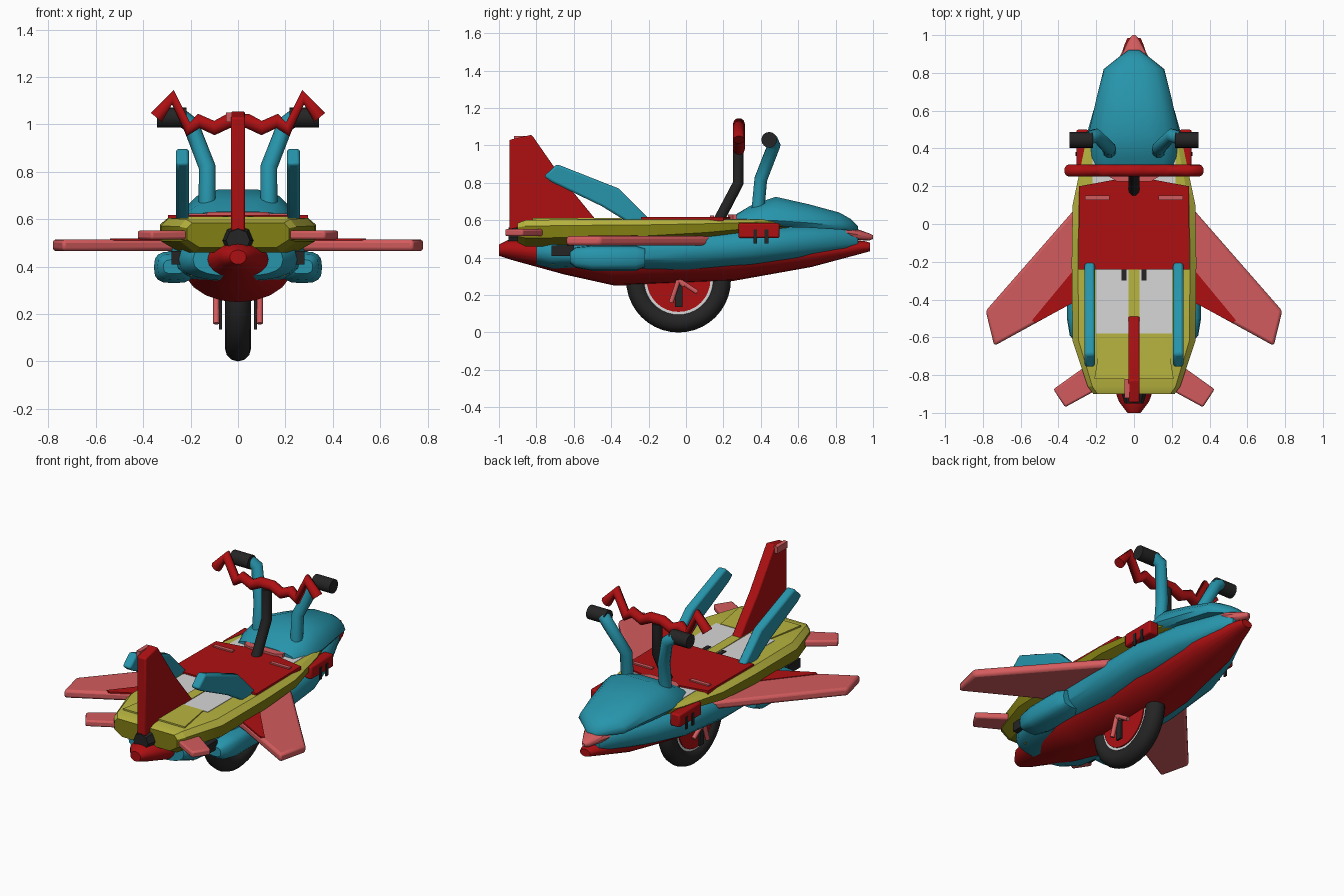
import bpy, bmesh, math
from mathutils import Matrix

if "Cube" in bpy.data.objects:
    bpy.data.objects.remove(bpy.data.objects["Cube"])


def mat(name, rgb):
    m = bpy.data.materials.new(name)
    m.diffuse_color = (*rgb, 1)
    m.use_nodes = True
    m.node_tree.nodes["Principled BSDF"].inputs["Base Color"].default_value = m.diffuse_color
    return m


RED = mat("red", (0.42, 0.005, 0.006))
PINK = mat("coral_pink", (0.65, 0.105, 0.11))
TEAL = mat("teal", (0.02, 0.3, 0.41))
YELLOW = mat("yellow", (0.48, 0.46, 0.05))
OLIVE = mat("olive", (0.22, 0.21, 0.006))
GREY = mat("light_grey", (0.68, 0.68, 0.68))
BLACK = mat("black", (0.018, 0.018, 0.018))


def finish(name, bm, material, mirror=False, bevel=0, angle=35):
    bmesh.ops.recalc_face_normals(bm, faces=bm.faces)
    me = bpy.data.meshes.new(name)
    bm.to_mesh(me)
    bm.free()
    me.shade_smooth()
    me.set_sharp_from_angle(angle=math.radians(angle))
    me.materials.append(material)
    ob = bpy.data.objects.new(name, me)
    bpy.context.collection.objects.link(ob)
    if bevel:
        b = ob.modifiers.new("bevel", 'BEVEL')
        b.width, b.segments = bevel, 2
    if mirror:
        ob.modifiers.new("mirror", 'MIRROR')
    return ob


def prism(name, axis, pts, a, b, material, mirror=False, bevel=0):
    """Extrude a flat outline between two positions on an axis."""
    bm = bmesh.new()
    put = {'x': lambda p, t: (t, p[0], p[1]), 'y': lambda p, t: (p[0], t, p[1]),
           'z': lambda p, t: (p[0], p[1], t)}[axis]
    lo = [bm.verts.new(put(p, a)) for p in pts]
    hi = [bm.verts.new(put(p, b)) for p in pts]
    bm.faces.new(lo)
    bm.faces.new(hi)
    n = len(pts)
    for i in range(n):
        bm.faces.new((lo[i], lo[(i + 1) % n], hi[(i + 1) % n], hi[i]))
    return finish(name, bm, material, mirror, bevel)


def box(name, x, y, z, material, mirror=False, bevel=0):
    pts = [(x[0], y[0]), (x[1], y[0]), (x[1], y[1]), (x[0], y[1])]
    return prism(name, 'z', pts, z[0], z[1], material, mirror, bevel)


def loft(name, profile, stations, material, cx=0, mirror=False, angle=35):
    """Sweep a unit profile along y; station = (y, half width, z low, z high)."""
    bm = bmesh.new()
    rings = [[bm.verts.new((cx + u * w, y, (z0 + z1) / 2 + v * (z1 - z0) / 2))
              for u, v in profile] for y, w, z0, z1 in stations]
    n = len(profile)
    for r, q in zip(rings, rings[1:]):
        for i in range(n):
            bm.faces.new((r[i], r[(i + 1) % n], q[(i + 1) % n], q[i]))
    bm.faces.new(rings[0])
    bm.faces.new(rings[-1])
    return finish(name, bm, material, mirror, angle=angle)


def cylinder(name, r1, r2, depth, axis, loc, material, sides=24, mirror=False):
    bm = bmesh.new()
    bmesh.ops.create_cone(bm, cap_ends=True, segments=sides, radius1=r1, radius2=r2, depth=depth)
    rot = Matrix.Rotation(math.pi / 2, 4, 'Y' if axis == 'x' else 'X')
    bm.transform(Matrix.Translation(loc) @ rot)
    return finish(name, bm, material, mirror)


def tube(name, pts, r, material, mirror=False):
    cu = bpy.data.curves.new(name, 'CURVE')
    cu.dimensions, cu.bevel_depth, cu.bevel_resolution, cu.use_fill_caps = '3D', r, 3, True
    sp = cu.splines.new('POLY')
    sp.points.add(len(pts) - 1)
    for p, c in zip(sp.points, pts):
        p.co = (*c, 1)
    cu.materials.append(material)
    ob = bpy.data.objects.new(name, cu)
    bpy.context.collection.objects.link(ob)
    if mirror:
        ob.modifiers.new("mirror", 'MIRROR')
    return ob


def rounded(n, e):
    """Unit superellipse."""
    f = lambda c: math.copysign(abs(c) ** (2 / e), c)
    return [(f(math.cos(2 * math.pi * i / n)), f(math.sin(2 * math.pi * i / n))) for i in range(n)]


def sym(half):
    return half + [(-x, y) for x, y in reversed(half)]


# Hull: red keel, teal sides and rear pods
loft("keel", rounded(20, 2), [(-1, .035, .41, .47), (-.94, .08, .39, .50), (-.65, .18, .31, .52),
     (-.38, .23, .25, .55), (.25, .21, .275, .55), (.67, .14, .35, .5), (.95, .05, .425, .49),
     (.985, .035, .435, .48)], RED)
loft("hull_sides", rounded(20, 2.6), [(-.8, .19, .36, .5), (-.72, .25, .34, .52), (-.3, .3, .325, .54),
     (0, .3, .32, .56), (.35, .285, .35, .57), (.6, .215, .385, .58), (.85, .1, .43, .57),
     (.92, .05, .445, .54)], TEAL)
loft("rear_pod", rounded(16, 3), [(-.62, .045, .37, .43), (-.59, .07, .345, .455),
     (-.5, .085, .33, .465), (-.27, .085, .33, .465), (-.22, .06, .35, .45)], TEAL, .27, True)
box("pod_vent", (.2, .28), (-.72, -.6), (.41, .465), BLACK, True)
prism("yellow_skid", 'x', [(-.72, .36), (-.65, .38), (-.6, .47), (-.72, .47)], .16, .2, YELLOW, True)

# Deck with olive sides and yellow upper faces
deck = loft("deck", sym([(.75, -1), (1, -.35), (1, .55), (.9, 1)]),
            [(-.9, .215, .48, .585), (-.86, .245, .46, .6), (-.62, .325, .46, .605),
             (-.2, .33, .475, .605), (.1, .325, .5, .605), (.4, .262, .54, .605),
             (.55, .2, .56, .6)], OLIVE, angle=20)
deck.data.materials.append(YELLOW)
for f in deck.data.polygons:
    if f.normal.z > 0.5:
        f.material_index = 1
box("grey_floor", (-.2, .2), (-.58, -.2), (.602, .608), GREY)
box("front_floor", (-.22, .22), (.2, .38), (.602, .608), GREY)
box("centre_strip", (-.03, .03), (-.58, -.2), (.604, .612), YELLOW)
box("floor_notch", (.04, .065), (-.3, -.2), (.604, .613), BLACK, True)
prism("rear_panel", 'z', sym([(.21, -.82), (.17, -.58)]), .602, .611, YELLOW)
prism("seat_plate", 'z', sym([(.295, -.24), (.29, .2), (.1, .235)]), .595, .617, RED)
box("plate_bar", (.13, .26), (.127, .15), (.61, .625), PINK, True)
box("side_plate", (.24, .305), (.28, .5), (.505, .585), RED, True, .01)
for i, y in enumerate((.37, .43)):
    box(f"side_clip_{i}", (.3, .309), (y - .01, y + .01), (.475, .55), BLACK, True)

# Main wings with red root patches, and tailplanes
prism("main_wing", 'z', [(.2, .2), (.33, .06), (.785, -.46), (.74, -.645), (.33, -.42), (.2, -.36)],
      .465, .515, PINK, True, .015)
prism("wing_root_patch", 'z', [(.3, -.22), (.54, -.51), (.52, -.523), (.3, -.405)],
      .51, .519, RED, True)
prism("tailplane", 'z', [(.2, -.72), (.28, -.77), (.427, -.875), (.365, -.97), (.2, -.88)],
      .515, .553, PINK, True, .01)

# Upright tail fin, tail cone and slanted side fins
prism("tail_fin", 'x', [(-.945, .55), (-.945, 1.03), (-.825, 1.057), (-.66, .82), (-.48, .6)],
      -.03, .03, RED, bevel=.008)
box("fin_light", (-.05, -.025), (-.92, -.82), (1.01, 1.05), PINK)
cylinder("tail_hub", .08, .05, .1, 'y', (0, -.9, .51), BLACK, 8)
prism("slanted_fin", 'x', [(-.76, .835), (-.69, .9), (-.36, .77), (-.19, .6), (-.32, .595),
      (-.45, .675), (-.72, .805)], .207, .262, TEAL, True, .012)

# Nose canopy and nose tip
dome = sym([(.9, -1), (1, -.6), (.93, 0), (.72, .6), (.35, .92)])
loft("canopy", dome, [(.27, .19, .6, .635), (.35, .225, .58, .685), (.48, .24, .565, .732),
     (.66, .2, .56, .69), (.82, .16, .55, .645), (.88, .085, .545, .61), (.92, .03, .54, .57)],
     TEAL, angle=50)
loft("nose_tip", rounded(12, 2.5), [(.78, .11, .51, .57), (.88, .08, .495, .565),
     (.98, .025, .492, .53), (1, .008, .5, .52)], PINK)
prism("dash_pad", 'z', sym([(.09, .225), (.13, .25), (.13, .32)]), .605, .63, PINK)

# Steering column with zigzag handlebar
tube("steering_column", [(0, .17, .59), (0, .28, .8), (0, .28, .99)], .03, BLACK)
half = [(.04, 1.015), (.1, .985), (.165, 1.015), (.21, .98), (.275, 1.115), (.345, 1.03)]
bar = [(-x, z) for x, z in reversed(half)] + half
tube("handlebar", [(x, .283, z) for x, z in bar], .032, RED)

# Front levers with grips
tube("lever", [(.13, .385, .66), (.13, .4, .82), (.2, .47, 1.0), (.24, .455, 1.03)], .036, TEAL, True)
cylinder("grip", .042, .042, .125, 'x', (.28, .445, 1.03), BLACK, 16, True)

# Wheel with rim, hub and pink spokes
WY, WZ = -.04, .28
bpy.ops.mesh.primitive_torus_add(location=(0, WY, WZ), rotation=(0, math.pi / 2, 0),
                                 major_radius=.225, minor_radius=.055,
                                 major_segments=40, minor_segments=12)
tyre = bpy.context.object
tyre.name = "tyre"
tyre.data.materials.append(BLACK)
bpy.ops.object.shade_smooth()
cylinder("rim", .19, .19, .07, 'x', (0, WY, WZ), GREY, 40)
cylinder("hub", .17, .17, .084, 'x', (0, WY, WZ), RED, 32)
for i, (dy, dz) in enumerate([(-.04, -.12), (.03, -.03), (.1, -.065)]):
    tube(f"spoke_{i}", [(.092, WY, WZ), (.092, WY + dy, WZ + dz)], .013, PINK, True)
box("fork", (.068, .08), (-.06, -.02), (.135, .34), BLACK, True)
